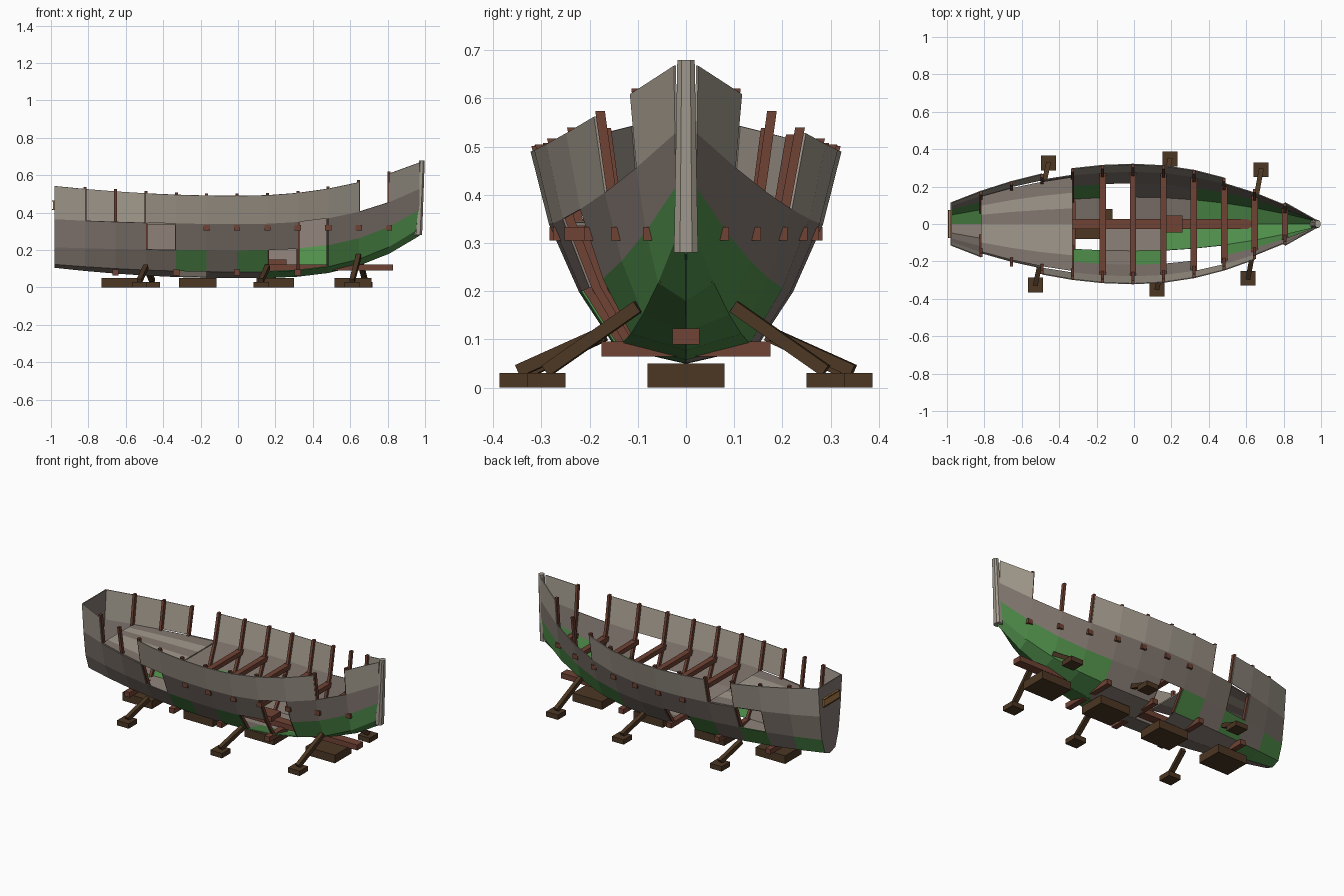
import bpy, bmesh
from mathutils import Vector, Matrix

cube = bpy.data.objects.get("Cube")
if cube:
    bpy.data.objects.remove(cube, do_unlink=True)


def material(name, rgb):
    m = bpy.data.materials.new(name)
    m.use_nodes = True
    m.diffuse_color = (*rgb, 1)
    bsdf = next(n for n in m.node_tree.nodes if n.type == 'BSDF_PRINCIPLED')
    bsdf.inputs["Base Color"].default_value = (*rgb, 1)
    bsdf.inputs["Roughness"].default_value = 0.9
    return m


PALE = material("pale_planking", (.36, .32, .265))
TAUPE = material("taupe_planking", (.23, .19, .165))
GREEN = material("green_paint", (.08, .27, .07))
RUST = material("red_brown_timber", (.16, .055, .034))
BARK = material("dark_brown_timber", (.072, .038, .017))
OCHRE = material("ochre_board", (.4, .2, .06))


def finish(name, bm, *mats):
    mesh = bpy.data.meshes.new(name)
    bmesh.ops.recalc_face_normals(bm, faces=bm.faces)
    bm.to_mesh(mesh)
    bm.free()
    for m in mats:
        mesh.materials.append(m)
    ob = bpy.data.objects.new(name, mesh)
    bpy.context.collection.objects.link(ob)
    return ob


def add_box(bm, lo, hi):
    lo, hi = Vector(lo), Vector(hi)
    mat = Matrix.Translation((lo + hi) / 2) @ Matrix.Diagonal((*(hi - lo), 1))
    bmesh.ops.create_cube(bm, size=1, matrix=mat)


def add_beam(bm, a, b, width):
    a, b = Vector(a), Vector(b)
    turn = (b - a).to_track_quat('Z', 'Y').to_matrix().to_4x4()
    mat = Matrix.Translation((a + b) / 2) @ turn @ Matrix.Diagonal((width, width, (b - a).length, 1))
    bmesh.ops.create_cube(bm, size=1, matrix=mat)


def loft(bm, rings):
    loops = [[bm.verts.new(p) for p in ring] for ring in rings]
    for r, s in zip(loops, loops[1:]):
        for k in range(len(r)):
            n = (k + 1) % len(r)
            bm.faces.new((r[k], r[n], s[n], s[k]))
    bm.faces.new(loops[0])
    bm.faces.new(loops[-1])


# Hull lines: beam amidships, at stern, at bow; height, stern rise, bow rise, power
LINES = [
    (0, 0, 0, .052, .055, .23, 3),
    (.145, .05, .015, .085, .04, .235, 3),
    (.22, .08, .017, .2, .015, .22, 3),
    (.282, .1, .018, .34, .025, .19, 2.6),
    (.32, .115, .02, .49, .052, .18, 2.2),
]
SEGMENTS = 12
STATIONS = [-.98 + 1.95 * i / SEGMENTS for i in range(SEGMENTS + 1)]


def hull_point(i, row, side):
    x = STATIONS[i]
    mid, stern, bow, z, rise_s, rise_b, power = LINES[row]
    t = abs(x) / .975
    if x < 0:
        return Vector((x, side * (mid + (stern - mid) * t ** 2), z + rise_s * t ** 2))
    return Vector((x, side * (mid + (bow - mid) * t ** 2), z + rise_b * t ** power))


def breadth_at(i, z):
    for row in range(4):
        a, b = hull_point(i, row, 1), hull_point(i, row + 1, 1)
        if a.z <= z <= b.z:
            return a.y + (b.y - a.y) * (z - a.z) / (b.z - a.z)
    return 0


# Missing planks and green planks, as (segment, row) for each side
MISSING = {
    -1: {(1, 3), (2, 3), (10, 3), (3, 2), (8, 2), (7, 1), (8, 1), (4, 0)},
    1: {(3, 3), (9, 3), (10, 3), (2, 2), (5, 1), (5, 0)},
}
PAINTED = {
    -1: {(4, 1), (6, 1), (7, 0), (8, 0)},
    1: {(0, 0), (0, 1), (1, 0), (2, 1), (4, 1), (8, 0), (8, 1)},
}

for side, label in ((1, "left"), (-1, "right")):
    bm = bmesh.new()
    grid = [[bm.verts.new(hull_point(i, r, side)) for r in range(5)] for i in range(SEGMENTS + 1)]
    for i in range(SEGMENTS):
        for r in range(4):
            if (i, r) in MISSING[side]:
                continue
            f = bm.faces.new((grid[i][r], grid[i + 1][r], grid[i + 1][r + 1], grid[i][r + 1]))
            green = (i, r) in PAINTED[side] or (i > 8 and r < 2)
            f.material_index = 2 if green else (0 if r == 3 else 1)
    bmesh.ops.delete(bm, geom=[v for v in bm.verts if not v.link_faces], context='VERTS')
    hull = finish(f"hull_planking_{label}", bm, PALE, TAUPE, GREEN)
    solid = hull.modifiers.new("thickness", 'SOLIDIFY')
    solid.thickness = .005
    solid.offset = 0

# Transom
bm = bmesh.new()
outline = [hull_point(0, r, 1) for r in range(5)] + [hull_point(0, r, -1) for r in range(4, 0, -1)]
loft(bm, [outline, [p + Vector((.006, 0, 0)) for p in outline]])
finish("transom", bm, TAUPE)

# Name board without lettering, and its raised rim
bm = bmesh.new()
add_box(bm, (-.99, -.075, .415), (-.98, .075, .465))
finish("stern_board", bm, OCHRE)
bm = bmesh.new()
for z in (.415, .46):
    add_box(bm, (-.994, -.075, z), (-.985, .075, z + .005))
finish("stern_board_rim", bm, BARK)

# Stem post, eight-sided and raked
bm = bmesh.new()
rings = []
for x, w, z in ((.963, .025, .28), (.983, .018, .68)):
    c = w * .5
    shape = ((w, c), (c, w), (-c, w), (-w, c), (-w, -c), (-c, -w), (c, -w), (w, -c))
    rings.append([(x + .85 * u, v, z) for u, v in shape])
loft(bm, rings)
finish("stem_post", bm, PALE)

# Ribs following the hull section
bm = bmesh.new()
for i in range(1, SEGMENTS):
    for side in (1, -1):
        pts = [hull_point(i, r, side) for r in range(1, 5)]
        pts.append(pts[-1] + (pts[-1] - pts[-2]).normalized() * .012)
        rings = []
        for p in pts:
            near, far = Vector((0, -side * .002, 0)), Vector((0, -side * .022, 0))
            w = Vector((.008, 0, 0))
            rings.append([p + near - w, p + near + w, p + far + w, p + far - w])
        loft(bm, rings)
finish("ribs", bm, RUST)

# Cross beams with their ends through the planking
bm = bmesh.new()
for i in range(5, SEGMENTS):
    half = breadth_at(i, .32) + .01
    x = STATIONS[i]
    add_box(bm, (x - .017, -half, .305), (x + .017, half, .333))
finish("cross_beams", bm, RUST)

# Floor beams
bm = bmesh.new()
for i in (2, 4, 6, 8):
    half = .14 if i == 2 else .175
    x = STATIONS[i]
    add_box(bm, (x - .017, -half, .065), (x + .017, half, .096))
finish("floor_beams", bm, RUST)

# Keelson and its splice block
bm = bmesh.new()
add_box(bm, (-.33, -.028, .09), (.83, .028, .123))
add_box(bm, (.16, -.045, .12), (.26, .045, .15))
finish("keelson", bm, RUST)

# Aft deck planks
bm = bmesh.new()
PLANKS = 6
for k in range(PLANKS):
    for i in range(1, 4):
        quad = []
        for s, e in ((i, k), (i + 1, k), (i + 1, k + 1), (i, k + 1)):
            p = hull_point(s, 3, 1)
            quad.append(bm.verts.new((p.x, p.y * .96 * (2 * e / PLANKS - 1), p.z)))
        bm.faces.new(quad).material_index = 0 if k in (1, 2, 4) else 1
bmesh.ops.remove_doubles(bm, verts=bm.verts, dist=.0005)
deck = finish("aft_deck", bm, PALE, TAUPE)
deck.modifiers.new("thickness", 'SOLIDIFY').thickness = .008

# Keel blocks
bm = bmesh.new()
for k in range(4):
    x = -.63 + .415 * k
    add_box(bm, (x - .1, -.08, 0), (x + .1, .08, .05))
finish("keel_blocks", bm, BARK)

# Props with foot pads
pads, props = bmesh.new(), bmesh.new()
for i, foot, top_y, top_z in ((3, .325, .17, .11), (7, .347, .18, .11), (10, .29, .1, .168)):
    x = STATIONS[i]
    for side in (1, -1):
        px = x + side * .035
        add_box(pads, (px - .04, side * foot - .04, 0), (px + .04, side * foot + .04, .03))
        add_beam(props, (px, side * foot, .035), (x, side * top_y, top_z), .026)
finish("foot_pads", pads, BARK)
finish("props", props, BARK)
